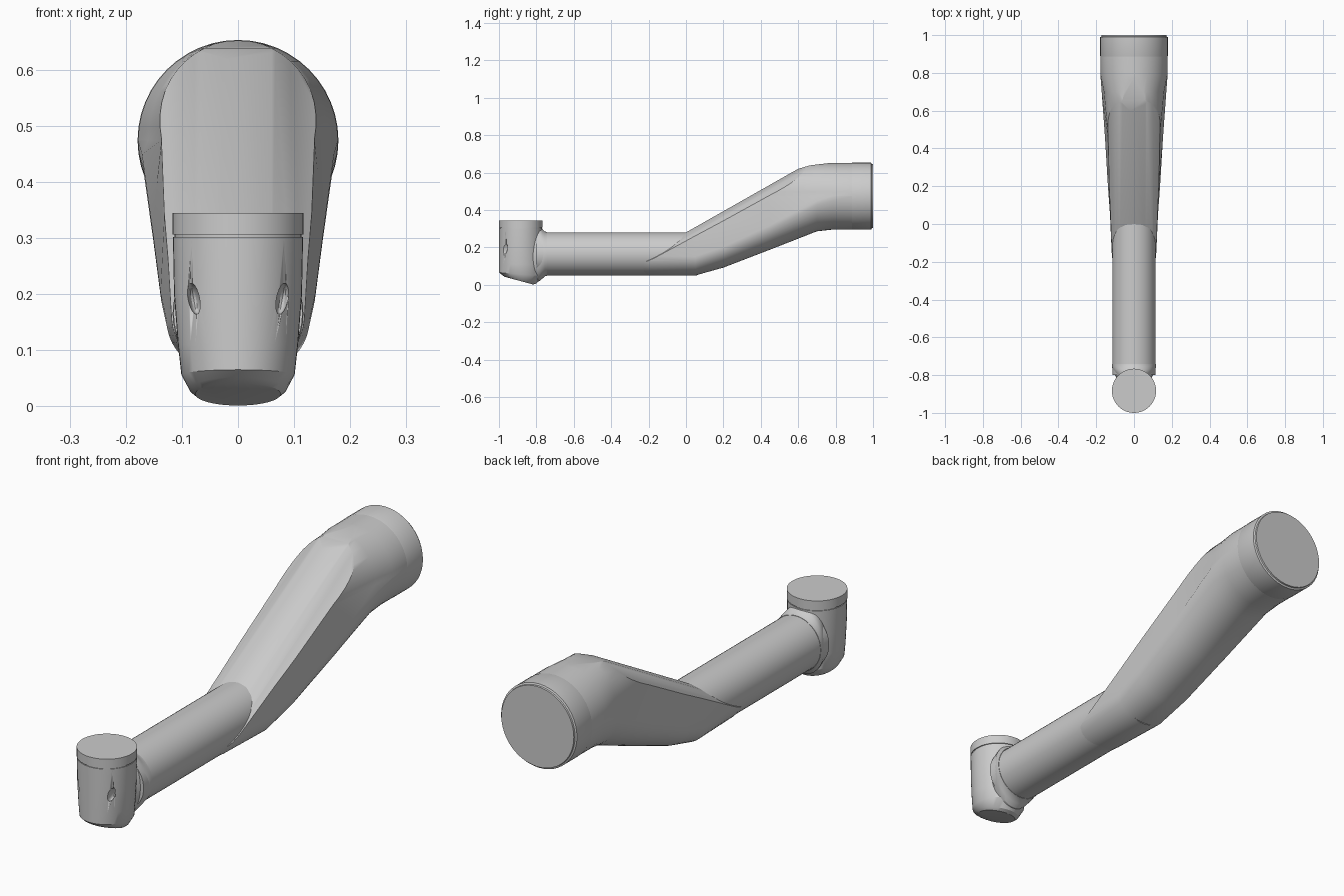
import bpy, bmesh
from math import sin, cos, pi
from mathutils import Vector

if "Cube" in bpy.data.objects:
    bpy.data.objects.remove(bpy.data.objects["Cube"])

N = 48


def loft_bm(rings):
    """Skin a list of equal-length rings and cap both ends."""
    bm = bmesh.new()
    vs = [[bm.verts.new(p) for p in r] for r in rings]
    n = len(rings[0])
    for a, b in zip(vs, vs[1:]):
        for i in range(n):
            j = (i + 1) % n
            bm.faces.new((a[i], a[j], b[j], b[i]))
    bm.faces.new(vs[0][::-1])
    bm.faces.new(vs[-1])
    return bm


def finish(name, bm, angle=0.5):
    bmesh.ops.recalc_face_normals(bm, faces=bm.faces[:])
    me = bpy.data.meshes.new(name)
    bm.to_mesh(me)
    bm.free()
    ob = bpy.data.objects.new(name, me)
    bpy.context.collection.objects.link(ob)
    bpy.ops.object.select_all(action='DESELECT')
    ob.select_set(True)
    bpy.context.view_layer.objects.active = ob
    bpy.ops.object.shade_smooth_by_angle(angle=angle)
    return ob


def ring_y(y, zc, rx, rz):
    """Ellipse facing along y."""
    return [(rx * sin(2 * pi * i / N), y, zc + rz * cos(2 * pi * i / N)) for i in range(N)]


def ring_z(z, yc, rx, ry, tilt=0.0):
    """Ellipse facing along z, optionally sloped along y."""
    out = []
    for i in range(N):
        t = 2 * pi * i / N
        dy = ry * sin(t)
        out.append((rx * cos(t), yc + dy, z + tilt * dy))
    return out


def capsule(y, zb, wl, wu, k):
    """Tall arch section: wide rounded bottom, narrower rounded top."""
    lo, up, top = zb + wl * k, 0.474, 0.652
    h = N // 2
    pts = []
    for i in range(h + 1):
        t = pi * i / h
        pts.append((wu * cos(t), y, up + (top - up) * sin(t)))
    for i in range(h + 1):
        t = pi + pi * i / h
        pts.append((wl * cos(t), y, lo + wl * k * sin(t)))
    return pts


# Sloped upper arm: arch loft trimmed by a gently crowned ramp
arm_sections = [
    (-0.30, 0.055, 0.100, 0.100, 1.0),
    (-0.20, 0.050, 0.116, 0.113, 0.9),
    (0.05, 0.050, 0.127, 0.120, 0.8),
    (0.20, 0.092, 0.138, 0.125, 0.8),
    (0.45, 0.188, 0.153, 0.137, 0.85),
    (0.70, 0.286, 0.171, 0.160, 0.95),
    (0.79, 0.296, 0.178, 0.178, 0.998),
    (0.89, 0.296, 0.178, 0.178, 0.998),
]
arm = loft_bm([capsule(*s) for s in arm_sections])
planes = [((x, 0, 0.28 - 3 * x * x), (6 * x, -0.567, 1))
          for x in (0, -0.04, 0.04, -0.08, 0.08, -0.12, 0.12)]
planes += [((0, 0.6, 0.620), (0, -0.30, 1)), ((0, 0.7, 0.643), (0, -0.12, 1))]
for co, no in planes:
    res = bmesh.ops.bisect_plane(arm, geom=arm.verts[:] + arm.edges[:] + arm.faces[:],
                                 dist=1e-5, plane_co=Vector(co),
                                 plane_no=Vector(no).normalized(), clear_outer=True)
    edges = [e for e in res['geom_cut']
             if isinstance(e, bmesh.types.BMEdge) and e.is_boundary]
    if edges:
        bmesh.ops.edgeloop_fill(arm, edges=edges)
finish("upper_arm", arm)

# Shoulder collar with a slightly stepped end disc
collar = [(0.88, 0.176), (0.89, 0.179), (0.99, 0.179), (0.993, 0.172), (1.0, 0.171)]
finish("shoulder_collar", loft_bm([ring_y(y, 0.474, r, r) for y, r in collar]))

# Straight forearm tube
finish("forearm_tube", loft_bm([ring_y(y, 0.165, 0.115, 0.115) for y in (-0.80, 0.06)]))

# Flared joint between tube and wrist
flare = [
    (-0.742, 0.1165, 0.1165), (-0.755, 0.1165, 0.120), (-0.768, 0.114, 0.132),
    (-0.785, 0.107, 0.146), (-0.81, 0.095, 0.150), (-0.86, 0.07, 0.15),
]
finish("wrist_flare", loft_bm([ring_y(y, 0.165, rx, rz) for y, rx, rz in flare]))

# Vertical wrist hub with a sloped, chamfered base
YC = -0.883
hub_rings = [
    (0.022, -0.893, 0.076, 0.076, -0.27),
    (0.030, -0.891, 0.086, 0.092, -0.24),
    (0.056, YC, 0.101, 0.116, -0.08),
    (0.110, YC, 0.107, 0.116, 0.0),
    (0.200, YC, 0.114, 0.116, 0.0),
    (0.302, YC, 0.116, 0.116, 0.0),
]
hub = finish("wrist_hub", loft_bm([ring_z(*r) for r in hub_rings]))

# Wrist top cap
cap = [(0.300, 0.113), (0.306, 0.113), (0.306, 0.117), (0.345, 0.117)]
finish("wrist_cap", loft_bm([ring_z(z, YC, r, r) for z, r in cap]))

# Two slots in the front of the wrist
cut = bmesh.new()
for s in (-1, 1):
    g = bmesh.ops.create_uvsphere(cut, u_segments=16, v_segments=10, radius=1)
    for v in g['verts']:
        x, y, z = v.co
        v.co = Vector((s * (0.079 + 0.005 * z) + x * 0.011,
                       -0.968 + y * 0.035, 0.192 + z * 0.028))
cutter = finish("slot_cutter", cut)
cutter.hide_render = True
cutter.display_type = 'WIRE'
mod = hub.modifiers.new("slots", 'BOOLEAN')
mod.operation = 'DIFFERENCE'
mod.object = cutter
